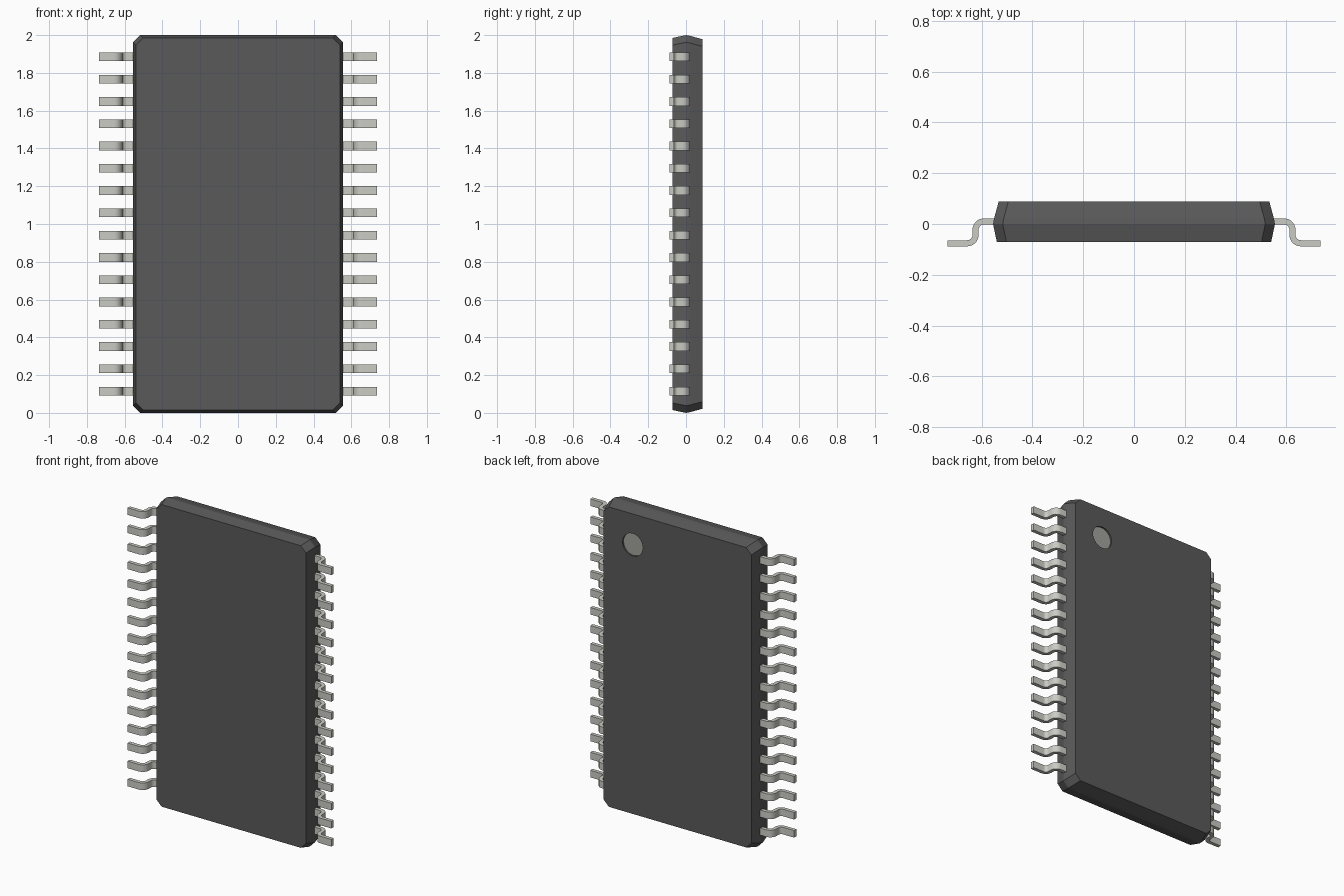
import bpy, bmesh
from math import sin, cos, pi, radians

if "Cube" in bpy.data.objects:
    bpy.data.objects.remove(bpy.data.objects["Cube"])


def material(name, rgb):
    m = bpy.data.materials.new(name)
    m.diffuse_color = (*rgb, 1)
    m.use_nodes = True
    m.node_tree.nodes["Principled BSDF"].inputs["Base Color"].default_value = m.diffuse_color
    return m


def make_object(name, bm, mat):
    bmesh.ops.recalc_face_normals(bm, faces=bm.faces)
    me = bpy.data.meshes.new(name)
    bm.to_mesh(me)
    bm.free()
    me.materials.append(mat)
    ob = bpy.data.objects.new(name, me)
    bpy.context.collection.objects.link(ob)
    return ob


def prism(bm, a, b):
    # closed solid between two matching loops of points
    va, vb = [bm.verts.new(p) for p in a], [bm.verts.new(p) for p in b]
    bm.faces.new(va)
    bm.faces.new(vb)
    for i in range(len(va)):
        j = (i + 1) % len(va)
        bm.faces.new((va[i], va[j], vb[j], vb[i]))


dark = material("dark_resin", (0.1, 0.1, 0.1))
metal = material("lead_metal", (0.6, 0.6, 0.56))
pale = material("pale_mark", (0.36, 0.36, 0.33))

# Body: octagonal sections, tapering to the front and back
HALF_W, CHAMFER = 0.555, 0.038


def section(y, inset):
    w, h, c = HALF_W - inset, 1 - inset, CHAMFER
    pts = [(w, h - c), (w - c, h), (c - w, h), (-w, h - c),
           (-w, c - h), (c - w, -h), (w - c, -h), (w, c - h)]
    return [(x, y, z + 1) for x, z in pts]


bm = bmesh.new()
rings = [[bm.verts.new(p) for p in section(y, i)]
         for y, i in ((-0.071, 0.015), (0.0, 0.0), (0.022, 0.004), (0.088, 0.022))]
bm.faces.new(rings[0])
bm.faces.new(rings[-1])
for a, b in zip(rings, rings[1:]):
    for i in range(8):
        j = (i + 1) % 8
        bm.faces.new((a[i], a[j], b[j], b[i]))
body = make_object("body", bm, dark)


# Round index dimple on the back, with a pale floor
def disc_solid(name, y0, y1, r, mat):
    bm = bmesh.new()
    loops = [[(0.323 + r * cos(2 * pi * k / 40), y, 1.777 + r * sin(2 * pi * k / 40))
              for k in range(40)] for y in (y0, y1)]
    prism(bm, *loops)
    return make_object(name, bm, mat)


cutter = disc_solid("dimple_cutter", 0.076, 0.12, 0.073, dark)
cutter.hide_render = True
cutter.hide_set(True)
cut = body.modifiers.new("dimple", "BOOLEAN")
cut.operation = "DIFFERENCE"
cut.solver = "EXACT"
cut.object = cutter
disc_solid("dimple_floor", 0.07, 0.078, 0.0728, pale)


# Leads: gull-wing strip, repeated up the side and mirrored across
def arc(cx, cy, r, a0, a1, n=8):
    return [(cx + r * cos(radians(a0 + (a1 - a0) * k / n)),
             cy + r * sin(radians(a0 + (a1 - a0) * k / n))) for k in range(n + 1)]


upper = ([(0.53, 0.022)] + arc(0.591, -0.023, 0.045, 90, 0)
         + arc(0.657, -0.043, 0.021, 180, 270) + [(0.735, -0.064)])
lower = ([(0.53, -0.002)] + arc(0.591, -0.023, 0.021, 90, 0)
         + arc(0.657, -0.043, 0.045, 180, 270) + [(0.735, -0.088)])
outline = upper + lower[::-1]
LEAD_Z, LEAD_W, PITCH = 0.115, 0.046, 0.118
bm = bmesh.new()
prism(bm, *[[(x, y, LEAD_Z + s * LEAD_W / 2) for x, y in outline] for s in (-1, 1)])
leads = make_object("leads", bm, metal)
row = leads.modifiers.new("row", "ARRAY")
row.count = 16
row.use_relative_offset = False
row.use_constant_offset = True
row.constant_offset_displace = (0, 0, PITCH)
mirror = leads.modifiers.new("both_sides", "MIRROR")
mirror.use_mirror_merge = False

# Smooth bends, sharp edges
bpy.ops.object.select_all(action="DESELECT")
leads.select_set(True)
bpy.context.view_layer.objects.active = leads
bpy.ops.object.shade_smooth_by_angle(angle=radians(30))
